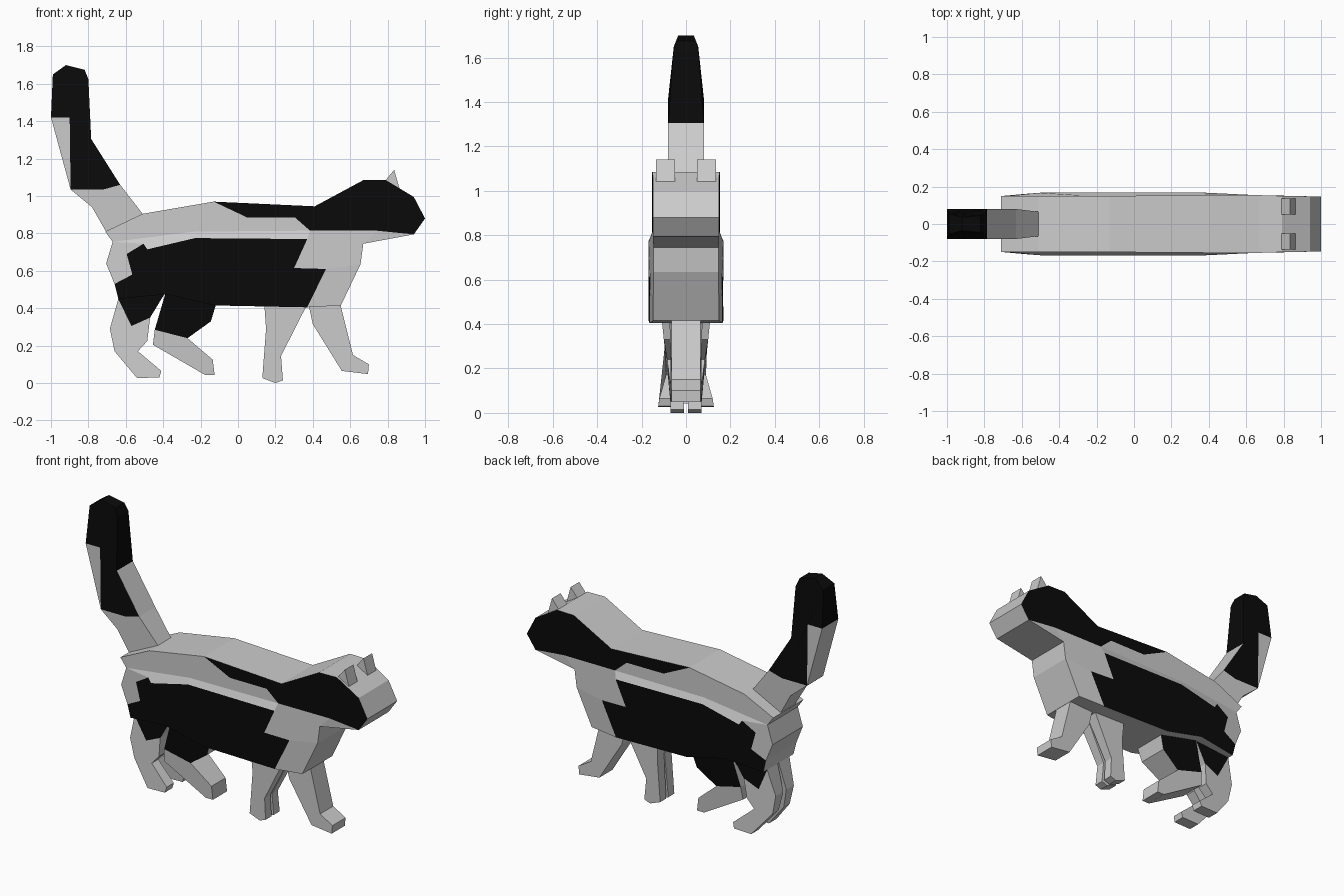
import bpy, bmesh

if "Cube" in bpy.data.objects:
    bpy.data.objects.remove(bpy.data.objects["Cube"])

black = bpy.data.materials.new("black_fur")
black.diffuse_color = (0.003, 0.003, 0.003, 1)
black.use_nodes = True
black.node_tree.nodes["Principled BSDF"].inputs["Base Color"].default_value = black.diffuse_color
grey = bpy.data.materials.new("grey_fur")
grey.diffuse_color = (0.8, 0.8, 0.8, 1)
grey.use_nodes = True
grey.node_tree.nodes["Principled BSDF"].inputs["Base Color"].default_value = grey.diffuse_color


def solid(name, pts, faces, dark=(), split=False, dark_wall_z=9):
    """Side-view patches swept across y. Points are (x, z, outer y[, inner y]).
    Faces are strings of point keys; open edges of the patchwork become walls.
    split=True makes a mirrored pair instead of one centred solid."""
    bm = bmesh.new()
    sides = [(1, 2, 3), (-1, 2, 3)] if split else [(1, 2, 2)]
    for s, o, i in sides:
        inner_sign = s if split else -s
        outer = {k: bm.verts.new((p[0], s * p[o], p[1])) for k, p in pts.items()}
        inner = {k: bm.verts.new((p[0], inner_sign * p[i], p[1])) for k, p in pts.items()}
        edges = {}
        for n, f in enumerate(faces):
            for loop in (outer, inner):
                bm.faces.new([loop[k] for k in f]).material_index = int(n in dark)
            for a, b in zip(f, f[1:] + f[0]):
                edges.setdefault(frozenset((a, b)), []).append((a, b))
        for e in edges.values():
            if len(e) == 1:
                a, b = e[0]
                w = bm.faces.new([outer[a], outer[b], inner[b], inner[a]])
                w.material_index = int(min(pts[a][1], pts[b][1]) > dark_wall_z)
    bmesh.ops.recalc_face_normals(bm, faces=bm.faces)
    me = bpy.data.meshes.new(name)
    bm.to_mesh(me)
    bm.free()
    me.materials.append(grey)
    me.materials.append(black)
    ob = bpy.data.objects.new(name, me)
    bpy.context.collection.objects.link(ob)
    return ob


# Body and head: lower-case keys run round the outline, upper-case lie on the flank
body = {
    'a': (1.0, .88, .148), 'b': (.94, .995, .148), 'c': (.79, 1.085, .15),
    'd': (.67, 1.085, .154), 'e': (.41, .945, .154), 'f': (-.13, .97, .15),
    'g': (-.51, .905, .15), 'h': (-.71, .81, .15), 'n': (-.67, .755, .15),
    'o': (-.705, .64, .15), 'z': (-.66, .53, .152), 'y': (-.64, .45, .15),
    'x': (-.385, .475, .168), 'w': (-.12, .415, .168), 'v': (.37, .405, .165),
    'u': (.55, .415, .148), 't': (.655, .635, .147), 's': (.67, .745, .147),
    'j': (.94, .795, .148), 'k': (.74, .815, .15), 'r': (.385, .815, .152),
    'q': (.305, .885, .152), 'p': (.05, .885, .151), 'm': (-.23, .81, .15),
    'A': (-.595, .69, .16), 'B': (-.505, .745, .167), 'C': (-.485, .715, .168),
    'D': (-.23, .775, .168), 'E': (.37, .77, .168), 'F': (.30, .615, .168),
    'G': (.47, .61, .162), 'H': (-.565, .58, .162),
}
solid("body", body, [
    "abcdefpqrkj", "ABCDEFGvwxyzH",                       # dark patches
    "fghnmrqp", "nBCDm", "mDEr", "nBAHzo", "rEFGtsk", "Gvut", "kjs"],
    dark=(0, 1))

# Ears
solid("ears", {'a': (.785, 1.08, .135, .05), 'b': (.835, 1.14, .135, .05),
               'c': (.865, 1.035, .135, .05), 'd': (.80, 1.03, .135, .05)},
      ["abcd"], split=True)

# Tail
solid("tail", {
    'a': (-.51, .905, .065), 'b': (-.56, .86, .065), 'c': (-.70, .80, .07),
    'd': (-.78, .94, .08), 'e': (-.895, 1.035, .08), 'f': (-1, 1.42, .08),
    'g': (-.99, 1.65, .055), 'h': (-.92, 1.7, .035), 'i': (-.82, 1.675, .045),
    'j': (-.80, 1.625, .057), 'k': (-.785, 1.305, .08), 'l': (-.63, 1.06, .08),
    'm': (-.72, 1.035, .08), 'n': (-.90, 1.42, .08)},
    ["enfghijklm", "abcdeml", "enf"], dark=(0,), dark_wall_z=1.3)

# Rear hind legs, a splayed pair
solid("hind_legs_back", {
    'a': (-.62, .50, .11, .005), 'b': (-.64, .45, .11, .005), 'c': (-.685, .29, .09, .015),
    'd': (-.66, .17, .085, .025), 'e': (-.54, .027, .125, .05), 'f': (-.42, .03, .125, .05),
    'g': (-.41, .065, .12, .05), 'h': (-.535, .17, .09, .025), 'i': (-.485, .225, .09, .02),
    'j': (-.47, .35, .10, .01), 'k': (-.385, .49, .11, .005), 'l': (-.57, .305, .095, .015)},
    ["ablјk".replace("ј", "j"), "bcdefghijl"], dark=(0,), split=True)

# Forward hind leg
solid("hind_leg_front", {
    'a': (-.385, .49, .11), 'b': (-.445, .285, .095), 'c': (-.455, .205, .085),
    'd': (-.175, .043, .07), 'e': (-.125, .043, .07), 'f': (-.135, .125, .07),
    'g': (-.27, .24, .085), 'h': (-.145, .33, .10), 'i': (-.115, .43, .11)},
    ["abghi", "bcdefg"], dark=(0,))

# Rear foreleg, cleft towards the foot
solid("forelegs_back", {
    'a': (.14, .43, .075, .001), 'b': (.15, .29, .07, .003), 'c': (.13, .027, .07, .01),
    'd': (.20, 0, .07, .01), 'e': (.24, .015, .07, .01), 'f': (.23, .145, .065, .008),
    'g': (.375, .43, .075, .001)}, ["abcdefg"], split=True)

# Forward foreleg
solid("foreleg_front", {
    'a': (.375, .43, .065), 'b': (.40, .315, .065), 'c': (.555, .065, .065),
    'd': (.695, .048, .065), 'e': (.70, .10, .065), 'f': (.615, .15, .065),
    'g': (.545, .43, .065)}, ["abcdefg"])
